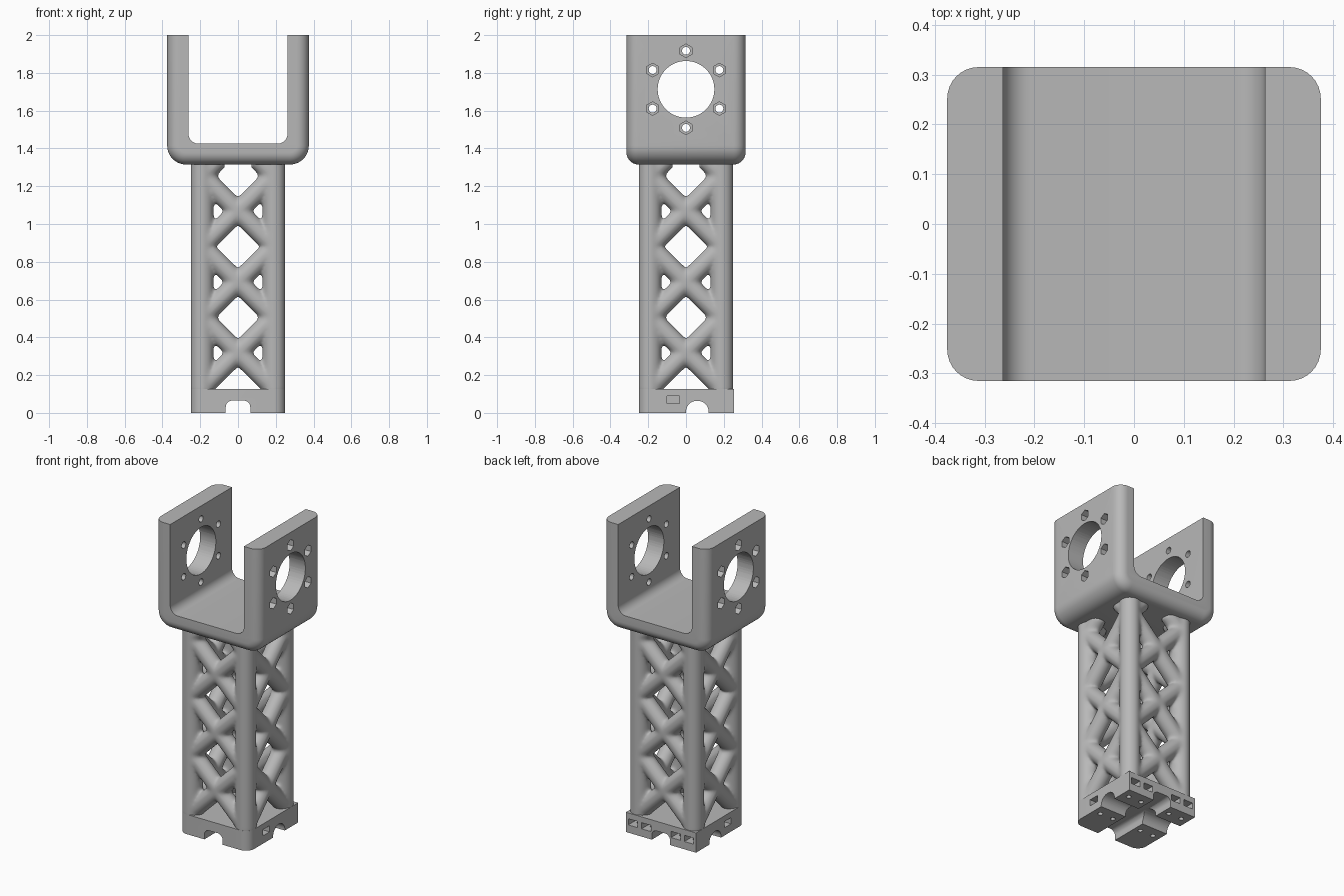
import bpy, bmesh, math
from mathutils import Vector

cube = bpy.data.objects.get("Cube")
if cube:
    bpy.data.objects.remove(cube, do_unlink=True)

grey = bpy.data.materials.new("plain_grey")
grey.use_nodes = True
COLOUR = (0.48, 0.48, 0.48, 1)
grey.diffuse_color = COLOUR
grey.node_tree.nodes["Principled BSDF"].inputs["Base Color"].default_value = COLOUR


def arch(centre, half, base, tip, r, steps=10):
    """Strip outline with a flat base and two rounded corners at the tip."""
    s = 1 if tip > base else -1
    arc = [(half - r + r * math.cos(a), tip - s * r + s * r * math.sin(a))
           for a in (math.pi / 2 * i / steps for i in range(steps + 1))]
    side = [(half, base)] + arc
    return ([(centre + u, v) for u, v in side]
            + [(centre - u, v) for u, v in reversed(side)])


def ngon(u, v, r, n):
    return [(u + r * math.sin(2 * math.pi * i / n), v + r * math.cos(2 * math.pi * i / n))
            for i in range(n)]


def rect(u, v, hu, hv):
    return [(u - hu, v - hv), (u + hu, v - hv), (u + hu, v + hv), (u - hu, v + hv)]


def prism(bm, outline, axis, lo, hi):
    """Extrude a flat outline along the x, y or z axis."""
    def place(u, v, t):
        return {"x": (t, u, v), "y": (u, t, v), "z": (u, v, t)}[axis]
    bottom = [bm.verts.new(place(u, v, lo)) for u, v in outline]
    top = [bm.verts.new(place(u, v, hi)) for u, v in outline]
    faces = [bm.faces.new(bottom), bm.faces.new(top)]
    n = len(outline)
    for i in range(n):
        j = (i + 1) % n
        faces.append(bm.faces.new((bottom[i], bottom[j], top[j], top[i])))
    bmesh.ops.recalc_face_normals(bm, faces=faces)


def rod(bm, a, b, r):
    """Round bar between two points."""
    a, b = Vector(a), Vector(b)
    d = b - a
    made = bmesh.ops.create_cone(bm, cap_ends=True, segments=32, radius1=r, radius2=r,
                                 depth=d.length)["verts"]
    turn = d.to_track_quat("Z", "Y").to_matrix().to_4x4()
    bmesh.ops.transform(bm, matrix=turn, verts=made)
    bmesh.ops.translate(bm, vec=(a + b) / 2, verts=made)


def finish(bm, name):
    mesh = bpy.data.meshes.new(name)
    bm.to_mesh(mesh)
    bm.free()
    mesh.materials.append(grey)
    ob = bpy.data.objects.new(name, mesh)
    bpy.context.collection.objects.link(ob)
    return ob


def activate(ob):
    bpy.ops.object.select_all(action="DESELECT")
    ob.select_set(True)
    bpy.context.view_layer.objects.active = ob


def apply_all(ob):
    activate(ob)
    for m in list(ob.modifiers):
        bpy.ops.object.modifier_apply(modifier=m.name)


def cut(ob, cutter_bm):
    """Subtract the cutter shapes, then discard them."""
    cutter = finish(cutter_bm, "cutter")
    cutter.hide_render = True
    m = ob.modifiers.new("cut", "BOOLEAN")
    m.operation, m.solver, m.object = "DIFFERENCE", "EXACT", cutter
    m.use_self = True
    apply_all(ob)
    bpy.data.objects.remove(cutter, do_unlink=True)
    activate(ob)
    bpy.ops.object.shade_smooth_by_angle(angle=math.radians(30))


# Fork bracket: rounded block
TOP, FORK_Z, FORK_X, FORK_Y = 2.0, 1.315, 0.375, 0.315
bm = bmesh.new()
prism(bm, arch(0, FORK_X, TOP, FORK_Z, 0.1), "y", -FORK_Y, FORK_Y)
rim = [e for e in bm.edges
       if abs(e.verts[0].co.y - e.verts[1].co.y) < 1e-5
       and not all(v.co.z > TOP - 1e-4 for v in e.verts)]
bmesh.ops.bevel(bm, geom=rim, offset=0.063, segments=8, profile=0.5, affect="EDGES")
bmesh.ops.recalc_face_normals(bm, faces=bm.faces)
bracket = finish(bm, "fork_bracket")

# Fork opening
bm = bmesh.new()
prism(bm, arch(0, 0.263, TOP + 0.1, 1.425, 0.055), "y", -0.5, 0.5)
cut(bracket, bm)

# Bearing holes, bolt holes and outer hexagonal nut pockets
HUB_Z = 1.713
bm = bmesh.new()
prism(bm, ngon(0, HUB_Z, 0.15, 64), "x", -0.5, 0.5)
for u, v in ngon(0, HUB_Z, 0.204, 6):
    prism(bm, ngon(u, v, 0.021, 20), "x", -0.5, 0.5)
    for lo, hi in ((-0.5, -0.32), (0.32, 0.5)):
        prism(bm, ngon(u, v, 0.036, 6), "x", lo, hi)
cut(bracket, bm)

# Base plate: round front corners, square back corners
bm = bmesh.new()
prism(bm, arch(0, 0.25, 0.255, -0.25, 0.06), "z", 0, 0.127)
base = finish(bm, "base_plate")

# Crossed channels, nut slots and screw holes
bm = bmesh.new()
prism(bm, arch(0, 0.065, -0.05, 0.065, 0.035), "y", -0.4, 0.4)
prism(bm, arch(0.06, 0.06, -0.05, 0.064, 0.058), "x", -0.4, 0.4)
for side in (-1, 1):
    lo, hi = sorted((side * 0.085, side * 0.4))
    prism(bm, rect(-0.068, 0.07, 0.033, 0.02), "x", lo, hi)
    for x in (0.105, 0.2):
        prism(bm, rect(side * x, 0.07, 0.033, 0.02), "y", 0.155, 0.4)
        for y in (-0.068, 0.19):
            prism(bm, ngon(side * x, y, 0.015, 16), "z", -0.05, 0.07)
cut(base, bm)

# Lattice tower: four corner columns and crossed struts on each side
COL, PITCH, FIRST = 0.19, 0.375, 0.13
bm = bmesh.new()
for x in (-COL, COL):
    for y in (-COL, COL):
        rod(bm, (x, y, 0.105), (x, y, 1.37), 0.061)
corners = [(-COL, -COL), (COL, -COL), (COL, COL), (-COL, COL)]
for i in range(4):
    for start, end in ((corners[i], corners[i - 1]), (corners[i - 1], corners[i])):
        a, b = Vector(start), Vector(end)
        for cell in range(3):
            z = FIRST + cell * PITCH
            rod(bm, (*a, z), (*b, z + PITCH), 0.053)
        # short strut running up into the bracket
        z = FIRST + 3 * PITCH
        c = a.lerp(b, 0.24)
        rod(bm, (*a, z), (*c, z + 0.24 * PITCH), 0.053)
tower = finish(bm, "lattice_tower")
m = tower.modifiers.new("blend", "REMESH")
m.mode, m.voxel_size, m.use_smooth_shade = "VOXEL", 0.01, True
m = tower.modifiers.new("fillet", "SMOOTH")
m.factor, m.iterations = 0.5, 12
apply_all(tower)
bpy.ops.object.shade_smooth()
